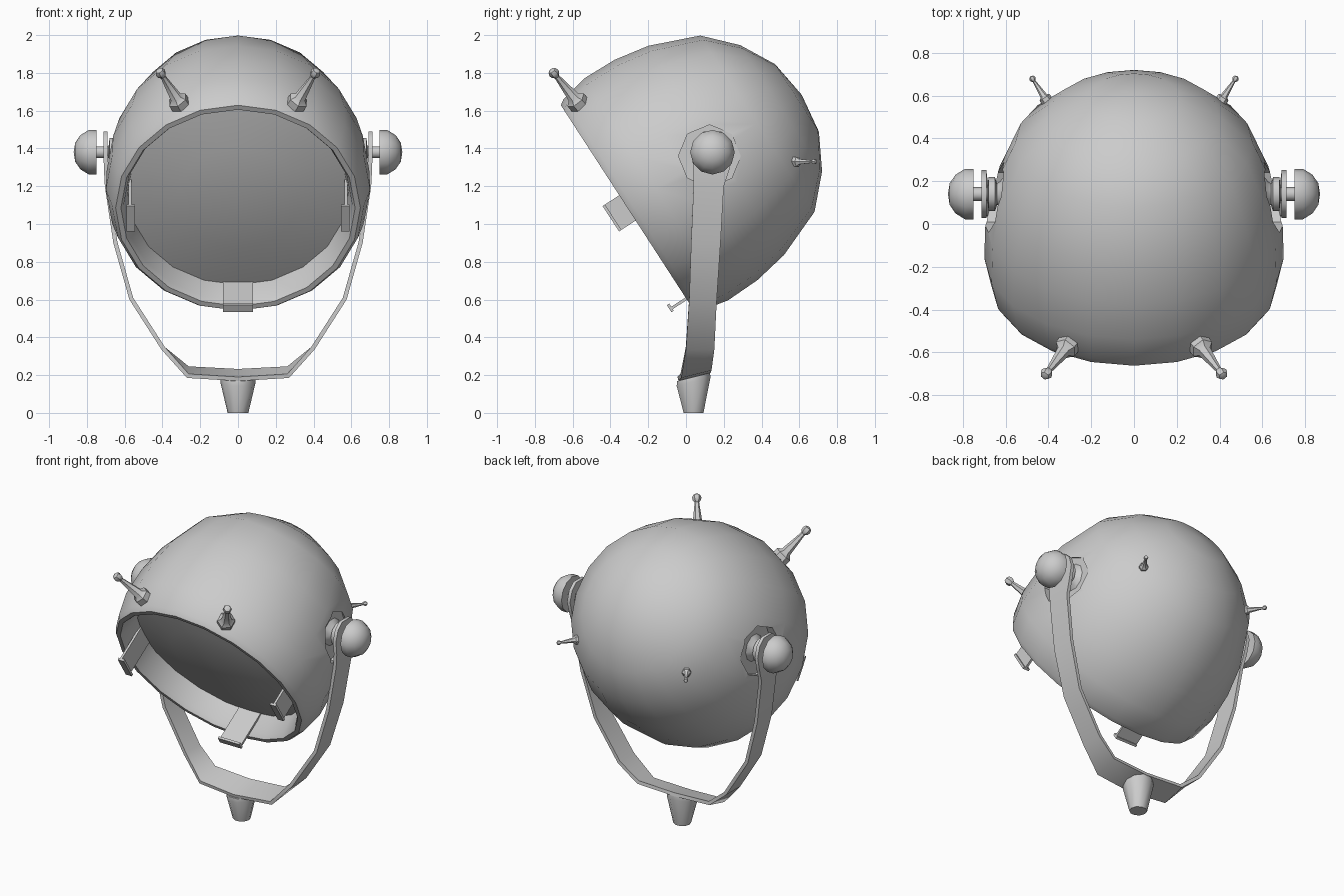
import bpy, bmesh, math
from mathutils import Vector, Matrix

if "Cube" in bpy.data.objects:
    bpy.data.objects.remove(bpy.data.objects["Cube"])


def finish(name, bm, angle=40):
    bmesh.ops.remove_doubles(bm, verts=bm.verts, dist=1e-5)
    bmesh.ops.recalc_face_normals(bm, faces=bm.faces)
    me = bpy.data.meshes.new(name)
    bm.to_mesh(me)
    bm.free()
    me.shade_smooth()
    me.set_sharp_from_angle(angle=math.radians(angle))
    ob = bpy.data.objects.new(name, me)
    bpy.context.collection.objects.link(ob)
    return ob


def lathe(name, profile, origin, axis, segs, scale=1, angle=40):
    """Revolve (height, radius) points around an axis from origin."""
    bm = bmesh.new()
    vs = [bm.verts.new((r, 0, h)) for h, r in profile]
    es = [bm.edges.new(p) for p in zip(vs, vs[1:])]
    bmesh.ops.spin(bm, geom=vs + es, cent=(0, 0, 0), axis=(0, 0, 1),
                   angle=2 * math.pi, steps=segs, use_merge=True)
    rot = Vector(axis).to_track_quat('Z', 'Y').to_matrix().to_4x4()
    bm.transform(Matrix.Translation(origin) @ rot @ Matrix.Scale(scale, 4))
    return finish(name, bm, angle)


def box(bm, mat, lo, hi):
    lo, hi = Vector(lo), Vector(hi)
    size = hi - lo
    m = mat @ Matrix.Translation((lo + hi) / 2) @ Matrix.Diagonal((*size, 1))
    bmesh.ops.create_cube(bm, size=1, matrix=m)


# Lamp housing: rounded shell with rolled rim and recessed lens
AXIS = Vector((0, 0.839, 0.544))
CENTRE = Vector((0, -0.31, 1.085))
shell = lathe("lamp_housing", [
    (0.08, 0), (0.10, 0.32), (0.155, 0.585), (0.03, 0.605), (0.0, 0.62),
    (0.0, 0.648), (0.03, 0.668), (0.18, 0.70), (0.37, 0.695), (0.56, 0.66),
    (0.82, 0.556), (0.97, 0.398), (1.07, 0.213), (1.10, 0)], CENTRE, AXIS, 20)

# Octagonal pivot sockets cut into both sides of the housing
cutters = []
for s in (-1, 1):
    c = lathe("socket_cutter", [(0, 0), (0, 0.165), (0.3, 0.165), (0.3, 0)],
              (s * 0.605, 0.125, 1.36), (s, 0, 0), 8)
    c.hide_render = True
    mod = shell.modifiers.new("socket", 'BOOLEAN')
    mod.operation, mod.solver, mod.object = 'DIFFERENCE', 'EXACT', c
    cutters.append(c)
dg = bpy.context.evaluated_depsgraph_get()
cut_mesh = bpy.data.meshes.new_from_object(shell.evaluated_get(dg))
shell.modifiers.clear()
shell.data = cut_mesh
cut_mesh.shade_smooth()
cut_mesh.set_sharp_from_angle(angle=math.radians(40))
for c in cutters:
    bpy.data.objects.remove(c)

# Lens clips at the left, bottom and right of the rim
base = Matrix.Translation(CENTRE) @ AXIS.to_track_quat('Z', 'Y').to_matrix().to_4x4()
for label, deg in (("left", 90), ("bottom", 180), ("right", 270)):
    bm = bmesh.new()
    m = base @ Matrix.Rotation(math.radians(deg), 4, 'Z')
    box(bm, m, (-0.08, 0.565, -0.095), (0.08, 0.58, 0.16))
    box(bm, m, (-0.08, 0.545, -0.105), (0.08, 0.59, -0.09))
    finish("lens_clip_" + label, bm)

# Ball-tipped pins, hubs and knobs on both sides
PIN = [(-0.03, 0), (-0.03, 0.055), (0.025, 0.055), (0.045, 0.032),
       (0.20, 0.014), (0.213, 0.025), (0.23, 0.029), (0.247, 0.022), (0.257, 0)]
for s, side in ((-1, "left"), (1, "right")):
    lathe("front_pin_" + side, PIN, (s * 0.31, -0.57, 1.64),
          (s * 0.10, -0.13, 0.16), 6)
    lathe("back_pin_" + side, PIN, (s * 0.41, 0.58, 1.33),
          (s * 0.065, 0.10, 0), 6, 0.52)
    pivot = (0, 0.14, 1.38)
    lathe("pivot_hub_" + side, [
        (0.59, 0), (0.59, 0.11), (0.625, 0.06), (0.64, 0.05), (0.65, 0.08),
        (0.68, 0.08), (0.685, 0.032), (0.77, 0.032), (0.77, 0)],
        pivot, (s, 0, 0), 10)
    lathe("knob_" + side, [
        (0.765, 0), (0.75, 0.118), (0.79, 0.118), (0.835, 0.09),
        (0.862, 0.05), (0.87, 0)], pivot, (s, 0, 0), 12)

# Yoke: bent strap given as (x, y, z, half width), mirrored across x
STRAP = [(0, 0.045, 0.19, 0.085), (0.27, 0.055, 0.205, 0.08),
         (0.405, 0.075, 0.335, 0.075), (0.575, 0.09, 0.60, 0.073),
         (0.66, 0.105, 0.90, 0.078), (0.705, 0.12, 1.20, 0.08),
         (0.71, 0.135, 1.29, 0.095), (0.712, 0.14, 1.38, 0.112),
         (0.712, 0.14, 1.45, 0.09), (0.712, 0.14, 1.49, 0.045)]
bm = bmesh.new()
rows = [(-x, y, z, w) for x, y, z, w in STRAP[:0:-1]] + STRAP
pairs = [[bm.verts.new((x, y + k * w, z + k * w * (0.25 if z < 0.3 else 0)))
          for k in (-1, 1)] for x, y, z, w in rows]
for a, b in zip(pairs, pairs[1:]):
    bm.faces.new((a[0], a[1], b[1], b[0]))
bmesh.ops.recalc_face_normals(bm, faces=bm.faces)
bmesh.ops.solidify(bm, geom=bm.faces[:], thickness=0.022)
finish("yoke", bm, 50)

# Foot: tapered stub under the yoke
foot = lathe("foot", [(0, 0), (0, 0.055), (0.165, 0.094), (0.19, 0.092),
                      (0.19, 0)], (0, 0.04, 0), (0, 0, 1), 10)
for v in foot.data.vertices:
    if v.co.z > 0.1:
        v.co.z += 0.25 * (v.co.y - 0.04)
